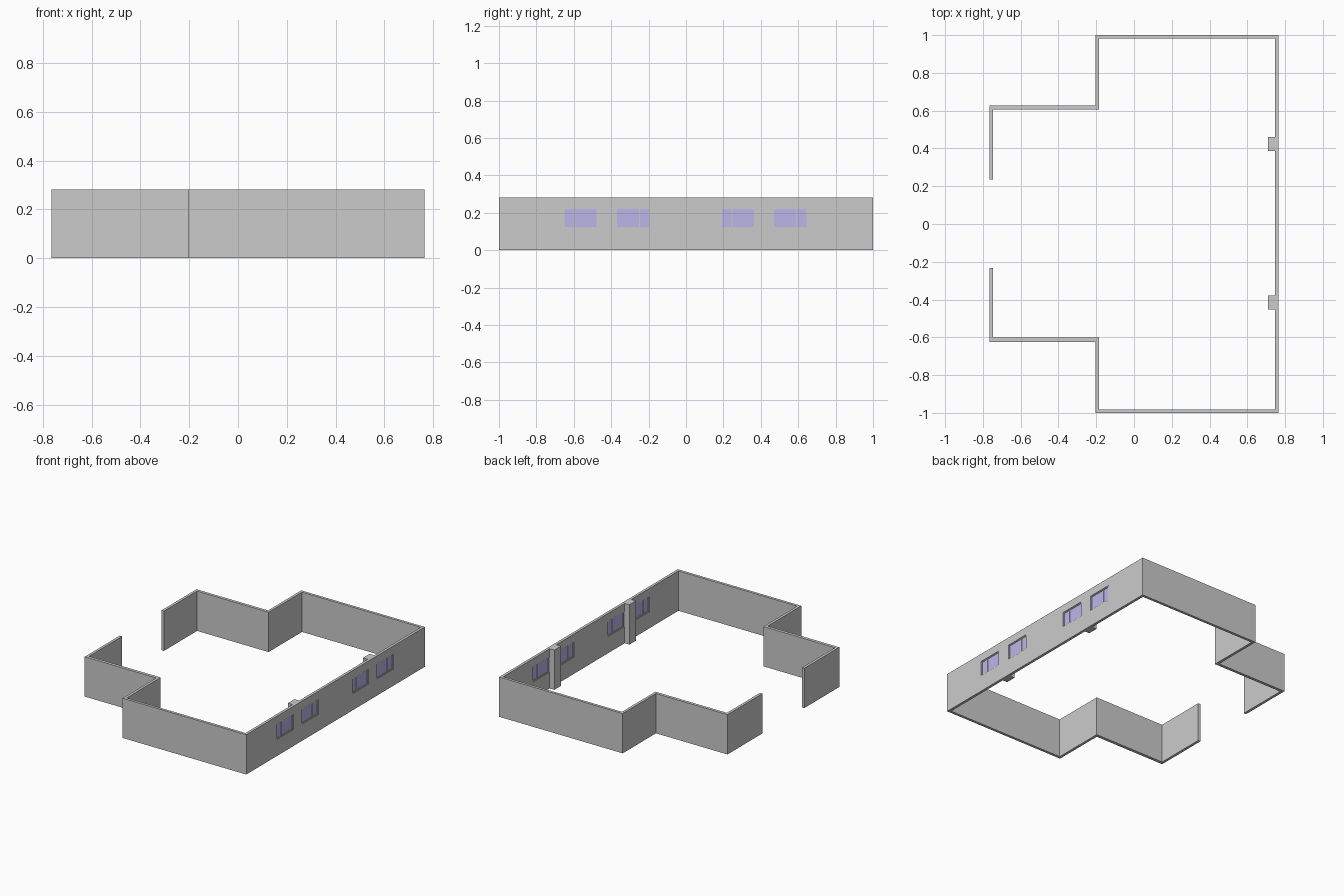
import bpy, bmesh

if "Cube" in bpy.data.objects:
    bpy.data.objects.remove(bpy.data.objects["Cube"])

HEIGHT = 0.282
T = 0.019          # wall thickness
XO = 0.765         # outer x of the building
Z0, Z1 = 0.117, 0.225   # window sill and head


def add_boxes(name, boxes, mat=None):
    """One object made of axis-aligned boxes (x0, x1, y0, y1, z0, z1)."""
    bm = bmesh.new()
    for x0, x1, y0, y1, z0, z1 in boxes:
        verts = bmesh.ops.create_cube(bm, size=1)["verts"]
        bmesh.ops.scale(bm, vec=(x1 - x0, y1 - y0, z1 - z0), verts=verts)
        bmesh.ops.translate(bm, vec=((x0 + x1) / 2, (y0 + y1) / 2, (z0 + z1) / 2), verts=verts)
    mesh = bpy.data.meshes.new(name)
    bm.to_mesh(mesh)
    bm.free()
    obj = bpy.data.objects.new(name, mesh)
    bpy.context.collection.objects.link(obj)
    if mat:
        mesh.materials.append(mat)
    return obj


glass_mat = bpy.data.materials.new("window_glass")
glass_mat.diffuse_color = (0.5, 0.47, 0.82, 1)
glass_mat.use_nodes = True
glass_mat.node_tree.nodes["Principled BSDF"].inputs["Base Color"].default_value = glass_mat.diffuse_color

# Perimeter wall: outer outline, then the same path offset inward
outer = [(-XO, 0.236), (-XO, 0.628), (-0.204, 0.628), (-0.204, 1), (XO, 1),
         (XO, -1), (-0.204, -1), (-0.204, -0.624), (-XO, -0.624), (-XO, -0.232)]
inner = [(-XO + T, -0.232), (-XO + T, -0.602), (-0.204 + T, -0.602), (-0.204 + T, -1 + T),
         (XO - T, -1 + T), (XO - T, 1 - T), (-0.204 + T, 1 - T), (-0.204 + T, 0.607),
         (-XO + T, 0.607), (-XO + T, 0.236)]
bm = bmesh.new()
face = bm.faces.new([bm.verts.new((x, y, 0)) for x, y in outer + inner])
top = bmesh.ops.extrude_face_region(bm, geom=[face])["geom"]
bmesh.ops.translate(bm, vec=(0, 0, HEIGHT), verts=[v for v in top if isinstance(v, bmesh.types.BMVert)])
bmesh.ops.recalc_face_normals(bm, faces=bm.faces)
mesh = bpy.data.meshes.new("perimeter_wall")
bm.to_mesh(mesh)
bm.free()
wall = bpy.data.objects.new("perimeter_wall", mesh)
bpy.context.collection.objects.link(wall)

# Window openings: (y start, y end, mullion y)
windows = [(-0.655, -0.472, -0.597), (-0.374, -0.193, -0.249),
           (0.187, 0.369, 0.245), (0.465, 0.649, 0.591)]
cutter = add_boxes("window_cutter", [(XO - 0.03, XO + 0.03, a, b, Z0, Z1) for a, b, m in windows])
cutter.hide_render = True
cutter.hide_viewport = True
cut = wall.modifiers.new("window_openings", "BOOLEAN")
cut.operation = "DIFFERENCE"
cut.solver = "EXACT"
cut.object = cutter

# Frames with an off-centre mullion, and glass panes
F = 0.006
fx0, fx1 = XO - T + 0.004, XO - 0.004
xm = XO - T / 2
for i, (a, b, m) in enumerate(windows, 1):
    add_boxes(f"window_frame_{i}", [
        (fx0, fx1, a, a + F, Z0, Z1), (fx0, fx1, b - F, b, Z0, Z1),
        (fx0, fx1, m - F / 2, m + F / 2, Z0 + F, Z1 - F),
        (fx0, fx1, a + F, b - F, Z0, Z0 + F), (fx0, fx1, a + F, b - F, Z1 - F, Z1)])
    add_boxes(f"window_glass_{i}", [
        (xm - 0.0015, xm + 0.0015, a + F, m - F / 2, Z0 + F, Z1 - F),
        (xm - 0.0015, xm + 0.0015, m + F / 2, b - F, Z0 + F, Z1 - F)], glass_mat)

# Pillars against the inside of the long wall
for i, y in enumerate((-0.416, 0.424), 1):
    add_boxes(f"pillar_{i}", [(0.709, XO - T, y - 0.037, y + 0.037, 0, HEIGHT)])
